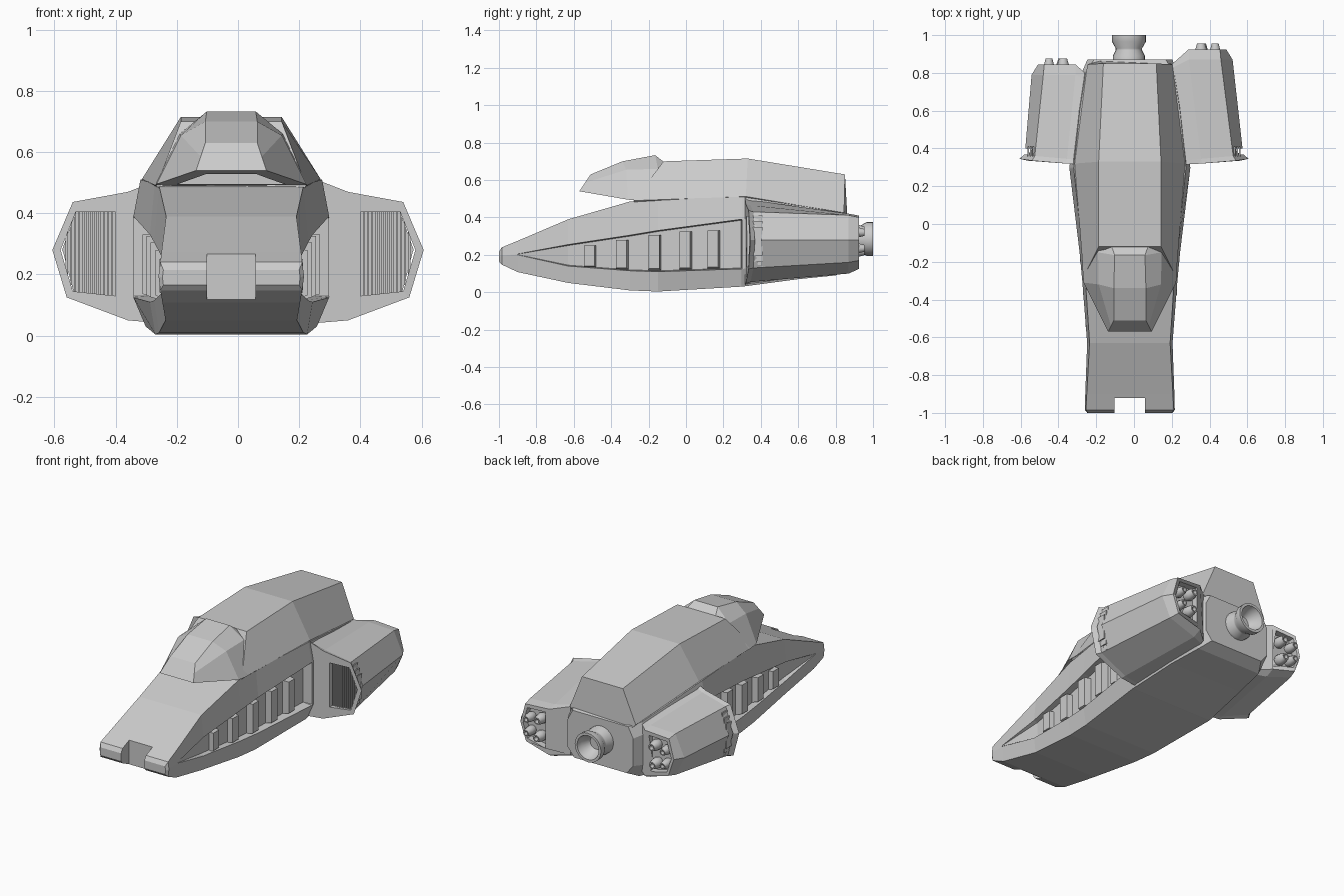
import bpy, bmesh, math

start = bpy.data.objects.get("Cube")
if start:
    bpy.data.objects.remove(start, do_unlink=True)

AXIS = -0.022          # the fuselage sits slightly off the centre line

grey = bpy.data.materials.new("hull_grey")
grey.use_nodes = True
TONE = (0.6, 0.6, 0.6, 1)
grey.diffuse_color = TONE
grey.node_tree.nodes["Principled BSDF"].inputs["Base Color"].default_value = TONE


def finish(name, bm):
    bmesh.ops.remove_doubles(bm, verts=bm.verts, dist=0.0002)
    bmesh.ops.recalc_face_normals(bm, faces=bm.faces)
    mesh = bpy.data.meshes.new(name)
    bm.to_mesh(mesh)
    bm.free()
    mesh.materials.append(grey)
    ob = bpy.data.objects.new(name, mesh)
    bpy.context.collection.objects.link(ob)
    return ob


def loft(name, rings):
    """Skin closed rings of (x, y, z) points and cap both ends."""
    bm = bmesh.new()
    loops = [[bm.verts.new(p) for p in ring] for ring in rings]
    n = len(loops[0])
    for a, b in zip(loops, loops[1:]):
        for i in range(n):
            j = (i + 1) % n
            bm.faces.new((a[i], a[j], b[j], b[i]))
    bm.faces.new(loops[0])
    bm.faces.new(loops[-1])
    return finish(name, bm)


def both_sides(half):
    """Close a half section by mirroring it over the fuselage axis."""
    return ([(AXIS + x, y, z) for x, y, z in half] +
            [(AXIS - x, y, z) for x, y, z in reversed(half)])


def prism(name, outline, y0, y1):
    return loft(name, [[(x, y, z) for x, z in outline] for y in (y0, y1)])


def box(name, x0, x1, y0, y1, z0, z1):
    return prism(name, [(x0, z0), (x1, z0), (x1, z1), (x0, z1)], y0, y1)


def cut(ob, cutter):
    cutter.hide_render = True
    mod = ob.modifiers.new("cut", 'BOOLEAN')
    mod.operation = 'DIFFERENCE'
    mod.object = cutter
    bpy.context.view_layer.objects.active = ob
    bpy.ops.object.modifier_apply(modifier=mod.name)
    bpy.data.objects.remove(cutter, do_unlink=True)


def lathe(name, profile, x, z, sides=20):
    """Revolve (radius, y) points about a line along y."""
    loops = []
    for r, y in profile:
        loops.append([(x + r * math.cos(t), y, z + r * math.sin(t))
                      for t in (math.tau * i / sides for i in range(sides))])
    ob = loft(name, loops)
    bpy.ops.object.select_all(action='DESELECT')
    ob.select_set(True)
    bpy.context.view_layer.objects.active = ob
    bpy.ops.object.shade_smooth_by_angle(angle=math.radians(35))


# Hull: y, top x/z, outer x, upper/lower lip z, recess floor x, bottom x/z
stations = [
    (-1.0, .222, .215, .225, .19, .19, .225, .222, .165),
    (-.985, .232, .24, .238, .195, .195, .238, .232, .148),
    (-.90, .228, .275, .236, .205, .20, .236, .225, .108),
    (-.63, .213, .39, .226, .255, .14, .20, .215, .05),
    (-.30, .235, .485, .252, .305, .115, .215, .236, .01),
    (-.15, .25, .497, .266, .33, .11, .225, .248, .004),
    (.295, .297, .51, .32, .39, .125, .262, .28, .03),
    (.30, .297, .51, .32, .39, .125, .32, .28, .03),
    (.60, .265, .465, .285, .38, .15, .285, .25, .07),
    (.80, .235, .43, .255, .36, .17, .255, .22, .09),
    (.87, .19, .415, .225, .35, .18, .225, .18, .125),
]
rings = []
for y, tx, tz, ox, up, low, fx, bx, bz in stations:
    slack = min(.005, (up - low) / 4)
    rings.append(both_sides([(tx, y, tz), (ox, y, up), (fx, y, up - slack),
                             (fx, y, low + slack), (ox, y, low), (bx, y, bz)]))
hull = loft("hull", rings)
cut(hull, box("nose_notch_cutter", AXIS - .08, AXIS + .08, -1.1, -.92, 0, .5))

# Tapered ribs standing in the side recesses
for i, (y, low, top) in enumerate([(-.51, .125, .25), (-.34, .115, .28), (-.165, .11, .305),
                                   (0, .115, .325), (.15, .12, .33)]):
    floor = .208 + .085 * (y + .51)
    for side, word in ((1, "left"), (-1, "right")):
        loft(f"{word}_rib_{i + 1}", [
            [(AXIS + side * x, y - .035, low + t), (AXIS + side * x, y + .038 - t, low + t),
             (AXIS + side * x, y + .038 - t, top), (AXIS + side * x, y - .035, top)]
            for x, t in ((floor - .03, 0), (floor + .026, .016))])

# Cabin roof running back from the canopy, its foot tucked into the hull
cabin = [both_sides([(tx, ty, tz), (bx, by, bz), (bx - .06, by + .02, bz - .06)])
         for tx, ty, tz, bx, by, bz in [(.165, -.12, .70, .245, -.28, .49),
                                        (.165, .33, .715, .292, .32, .512),
                                        (.14, .85, .63, .225, .845, .425)]]
loft("cabin", cabin)

# Faceted canopy overhanging the nose, hollow underneath
canopy = loft("canopy", [both_sides(half) for half in [
    [(.085, -.51, .63), (.10, -.54, .585), (.115, -.57, .54)],
    [(.085, -.34, .70), (.165, -.32, .655), (.245, -.31, .495)],
    [(.08, -.165, .733), (.168, -.15, .66), (.25, -.24, .49)],
    [(.10, -.11, .69), (.16, -.10, .64), (.25, -.10, .49)]]])
cut(canopy, loft("hollow_cutter", [
    both_sides([(.10, -.55, .44), (.205, -.30, .44)]),
    both_sides([(.07, -.48, .58), (.14, -.30, .58)])]))

# Side pods with a slatted intake in front and thrusters behind
front = [(.27, .505), (.36, .47), (.54, .437), (.607, .28), (.56, .125), (.36, .05), (.24, .04)]
rim = [(.26, .495), (.355, .465), (.525, .43), (.578, .28), (.54, .13), (.355, .055), (.24, .045)]
middle = [(.2, .425), (.29, .42), (.46, .412), (.522, .28), (.465, .16), (.29, .10), (.2, .11)]
back = [(.2, .42), (.29, .41), (.455, .40), (.488, .28), (.45, .17), (.29, .125), (.2, .12)]
intake = [(.40, .405), (.53, .405), (.58, .28), (.54, .145), (.40, .13)]
exhaust = [(.315, .385), (.44, .38), (.47, .28), (.44, .19), (.315, .16)]

for side, word, rear, spread in ((1, "left", .925, 0), (-1, "right", .845, .02)):
    def ring(points, ys, grow=0):
        return [(side * (x + grow), y, z) for (x, z), y in zip(points, ys)]

    pod = loft(f"{word}_pod", [
        ring(front, [.315, .32, .335, .345, .335, .32, .315]),
        ring(rim, [.335, .345, .36, .37, .36, .345, .335]),
        ring(middle, [rear - .10] + [rear - .055] * 5 + [rear - .10], spread),
        ring(back, [rear - .08] + [rear] * 5 + [rear - .08], spread)])
    cut(pod, prism("intake_cutter", [(side * x, z) for x, z in intake], .2, .40))
    cut(pod, prism("exhaust_cutter", [(side * (x + spread), z) for x, z in exhaust],
                   rear - .04, rear + .1))

    # Upright slats follow the slanted outer end of the intake
    for i in range(12):
        x = .408 + .0135 * i
        trim = max(0, x - .53) * 2.3
        box(f"{word}_slat_{i + 1}", side * x, side * (x + .007),
            .345, .41, .135 + trim, .41 - trim)

    # Small thruster nozzles
    for i, (x, z, r) in enumerate([(.355, .33, .03), (.43, .32, .026),
                                   (.36, .22, .03), (.43, .235, .026)]):
        lathe(f"{word}_thruster_{i + 1}",
              [(r * .8, rear - .05), (r * 1.1, rear - .025), (r, rear),
               (r * .7, rear + .03), (r * .45, rear + .03), (r * .3, rear + .005)],
              side * (x + spread), z, 12)

# Main engine bell, hollow at the back
lathe("main_engine", [(.085, .84), (.085, .89), (.07, .92), (.07, .93), (.09, .965), (.09, 1.0),
                      (.074, 1.0), (.066, .965), (.04, .92)], AXIS - .005, .285, 24)
